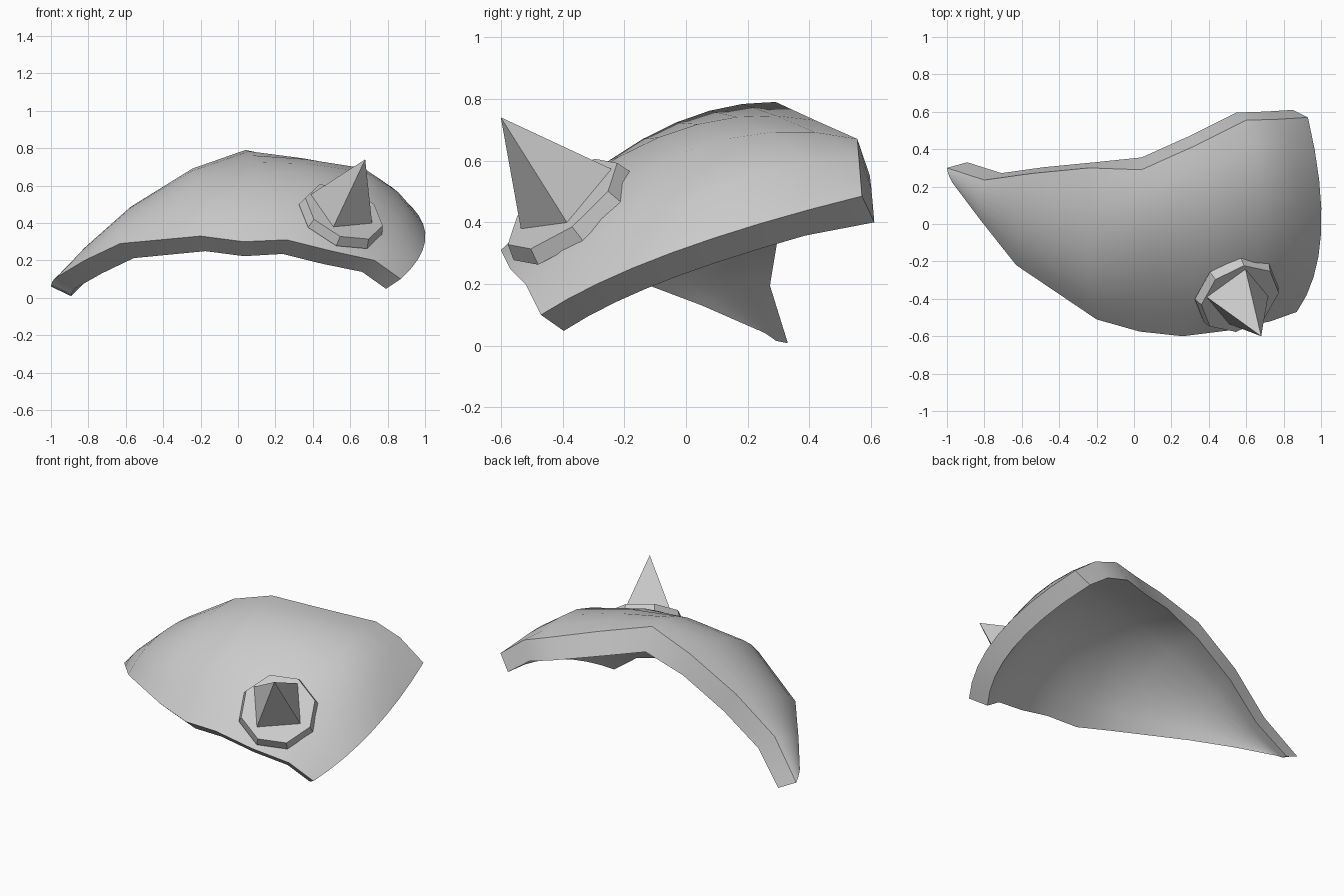
import bpy, bmesh, math
from mathutils import Vector, Matrix

default_cube = bpy.data.objects.get("Cube")
if default_cube:
    bpy.data.objects.remove(default_cube)

# One plain grey material for every part
grey = bpy.data.materials.new("plain_grey")
grey.use_nodes = True
grey.diffuse_color = (0.6, 0.6, 0.6, 1)
grey.node_tree.nodes["Principled BSDF"].inputs["Base Color"].default_value = grey.diffuse_color


def finish(bm, name, smooth_angle=None):
    """Turn a bmesh into a named object with material and shading."""
    bmesh.ops.recalc_face_normals(bm, faces=bm.faces)
    mesh = bpy.data.meshes.new(name)
    bm.to_mesh(mesh)
    bm.free()
    mesh.materials.append(grey)
    part = bpy.data.objects.new(name, mesh)
    bpy.context.collection.objects.link(part)
    if smooth_angle:
        bpy.ops.object.select_all(action="DESELECT")
        part.select_set(True)
        bpy.context.view_layer.objects.active = part
        bpy.ops.object.shade_smooth_by_angle(angle=math.radians(smooth_angle))
    return part


# Curved plate: arches running from the front rim over the crown to the back rim
ARCHES = [
    ((-.97, .22, .11), (-.99, .26, .09), (-1, .3, .06)),
    ((-.82, .02, .2), (-.83, .13, .25), (-.8, .235, .28)),
    ((-.63, -.22, .29), (-.62, 0, .425), (-.55, .27, .5)),
    ((-.2, -.51, .33), (-.24, -.16, .615), (-.24, .3, .69)),
    ((.03, -.575, .3), (.08, -.14, .67), (.04, .29, .79)),
    ((.26, -.6, .31), (.36, -.09, .675), (.33, .42, .73)),
    ((.5, -.57, .25), (.68, 0, .63), (.6, .555, .67)),
    ((.73, -.52, .2), (.88, 0, .48), (.77, .56, .61)),
    ((.87, -.47, .1), (1, -.05, .3), (.93, .57, .485)),
]
ROWS = 8
FOCUS = Vector((.05, .3, -.44))    # the plate thickens towards this point


def arch_point(arch, t):
    """Quadratic curve through the three points of an arch."""
    front, crown, back = map(Vector, arch)
    return (front * (2 * (t - .5) * (t - 1)) + crown * (4 * t * (1 - t))
            + back * (2 * t * (t - .5)))


def inner_point(point, t, across):
    """Point on the inside; the back rim slants outwards, more on the left half."""
    inward = (FOCUS - point).normalized()
    flare = .065 if across >= .5 else .03
    shift = Vector((0, flare, -.02 * math.sin(math.pi * across))) if t == 1 else Vector()
    return point + inward * .12 + shift


bm = bmesh.new()
outer, inner = [], []
for i, arch in enumerate(ARCHES):
    steps = [j / ROWS for j in range(ROWS + 1)]
    points = [arch_point(arch, t) for t in steps]
    across = i / (len(ARCHES) - 1)
    outer.append([bm.verts.new(p) for p in points])
    inner.append([bm.verts.new(inner_point(p, t, across)) for p, t in zip(points, steps)])

last = len(ARCHES) - 1
for grid in (outer, inner):
    for i in range(last):
        for j in range(ROWS):
            bm.faces.new((grid[i][j], grid[i + 1][j], grid[i + 1][j + 1], grid[i][j + 1]))
for i in range(last):              # front and back rims
    for j in (0, ROWS):
        bm.faces.new((outer[i][j], outer[i + 1][j], inner[i + 1][j], inner[i][j]))
for j in range(ROWS):              # left and right rims
    for i in (0, last):
        bm.faces.new((outer[i][j], outer[i][j + 1], inner[i][j + 1], inner[i][j]))
finish(bm, "curved_plate", 40)

# Shared frame of the mount and the spike, tilted out of the plate
spike_base = Vector((.554, -.39, .478))
mount_base = Vector((.567, -.4, .46))
axis = Vector((.126, -.21, .262))
side = Vector((.315, .01, -.155)).normalized()
up = axis.normalized()
side = (side - up * side.dot(up)).normalized()
frame = Matrix((side, up.cross(side), up)).transposed().to_4x4()


def tilted_cone(name, base, sides, bottom, top, low, high, turn):
    """Cone or frustum standing along the tilted axis."""
    bm = bmesh.new()
    bmesh.ops.create_cone(bm, cap_ends=True, segments=sides, radius1=bottom, radius2=top,
                          depth=high - low)
    bmesh.ops.remove_doubles(bm, verts=bm.verts, dist=.0001)
    # Put one corner on the side axis, then apply the turn
    corner = max(bm.verts, key=lambda v: v.co.xy.length).co
    spin = Matrix.Rotation(math.radians(turn) - math.atan2(corner.y, corner.x), 4, "Z")
    lift = Matrix.Translation((0, 0, (low + high) / 2))
    bm.transform(Matrix.Translation(base) @ frame @ lift @ spin)
    finish(bm, name)


tilted_cone("octagonal_mount", mount_base, 8, .239, .222, -.055, 0, 9)
tilted_cone("spike", spike_base, 4, .182, 0, -.005, axis.length, 0)
